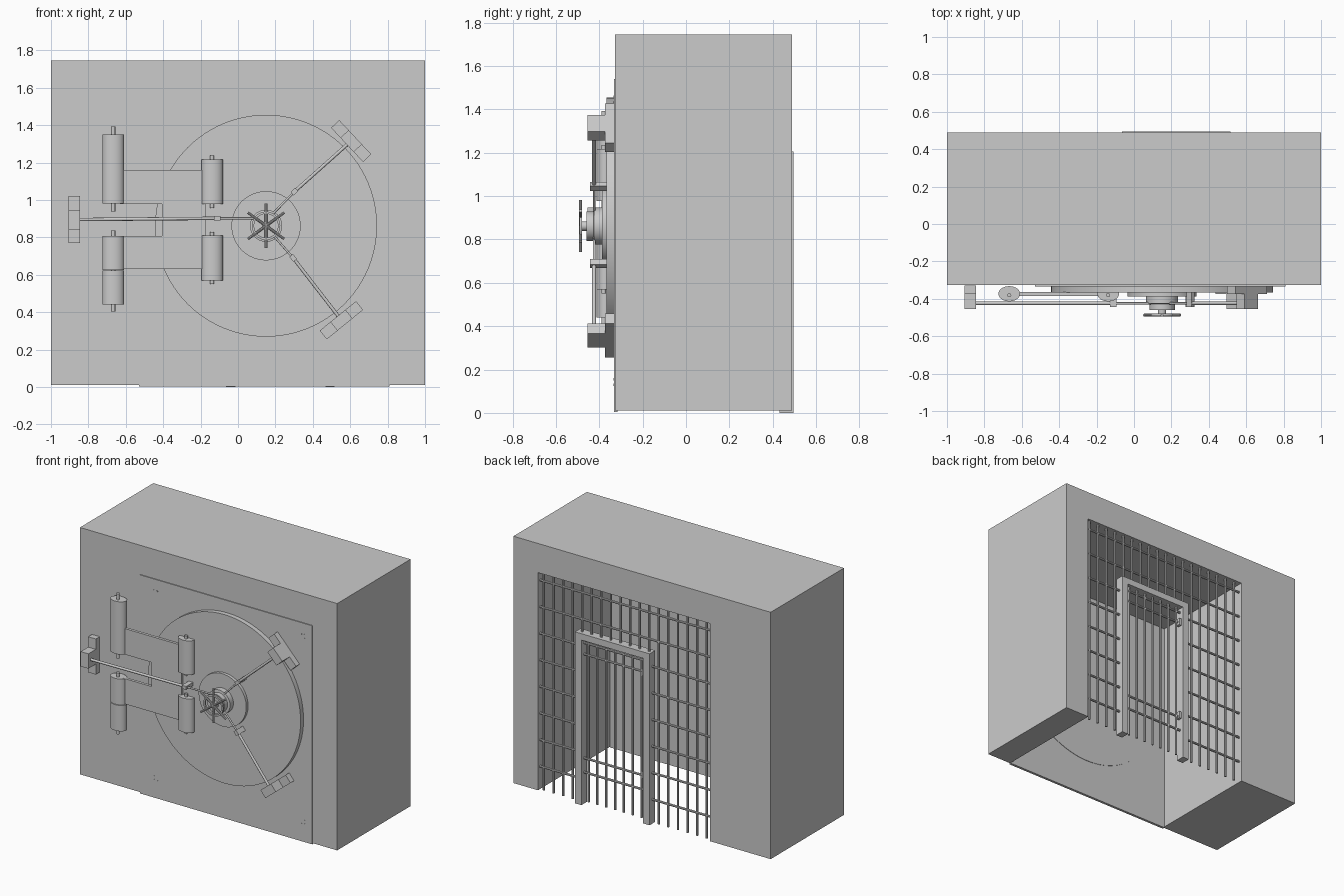
import bpy, bmesh
from math import radians, cos, sin, atan2, pi
from mathutils import Vector, Matrix

if "Cube" in bpy.data.objects:
    bpy.data.objects.remove(bpy.data.objects["Cube"])

CX, CZ = 0.15, 0.862   # centre of the round door


def finish(name, bm, smooth=False):
    bmesh.ops.recalc_face_normals(bm, faces=bm.faces)
    me = bpy.data.meshes.new(name)
    bm.to_mesh(me)
    bm.free()
    ob = bpy.data.objects.new(name, me)
    bpy.context.collection.objects.link(ob)
    if smooth:
        bpy.ops.object.select_all(action='DESELECT')
        ob.select_set(True)
        bpy.context.view_layer.objects.active = ob
        bpy.ops.object.shade_smooth_by_angle(angle=radians(35))
    return ob


def add_box(bm, lo, hi, mat=Matrix()):
    lo, hi = Vector(lo), Vector(hi)
    m = mat @ Matrix.Translation((lo + hi) / 2) @ Matrix.Diagonal((*(hi - lo), 1))
    bmesh.ops.create_cube(bm, size=1, matrix=m)


def add_rod(bm, a, b, r, seg=8):
    a, b = Vector(a), Vector(b)
    rot = Vector((0, 0, 1)).rotation_difference(b - a).to_matrix().to_4x4()
    bmesh.ops.create_cone(bm, cap_ends=True, segments=seg, radius1=r, radius2=r,
                          depth=(b - a).length, matrix=Matrix.Translation((a + b) / 2) @ rot)


def box(name, lo, hi):
    bm = bmesh.new()
    add_box(bm, lo, hi)
    return finish(name, bm)


def prism(name, pts, y0, y1):
    """Extrude an x-z outline from y0 to y1."""
    bm = bmesh.new()
    f = bm.faces.new([bm.verts.new((x, y0, z)) for x, z in pts])
    ext = bmesh.ops.extrude_face_region(bm, geom=[f])
    vs = [v for v in ext['geom'] if isinstance(v, bmesh.types.BMVert)]
    bmesh.ops.translate(bm, verts=vs, vec=(0, y1 - y0, 0))
    return finish(name, bm)


def lathe(name, profile, seg=64):
    """Spin (radius, y) points around the door axis."""
    bm = bmesh.new()
    vs = [bm.verts.new((CX + r, y, CZ)) for r, y in profile]
    es = [bm.edges.new(p) for p in zip(vs, vs[1:])]
    bmesh.ops.spin(bm, geom=vs + es, cent=(CX, 0, CZ), axis=(0, 1, 0),
                   angle=2 * pi, steps=seg)
    bmesh.ops.remove_doubles(bm, verts=bm.verts, dist=1e-5)
    return finish(name, bm, True)


# Thick wall with a full-depth opening, closed at the front by a thin plate
L, R, T = -0.53, 0.81, 1.54
prism("vault_wall", [(-1, 0.01), (L, 0.01), (L, T), (R, T), (R, 0.01),
                     (1, 0.01), (1, 1.745), (-1, 1.745)], -0.327, 0.488)
box("front_plate", (L, -0.333, 0.004), (R, -0.315, T))

# Corner rivets of the plate
bm = bmesh.new()
for x, sx in ((-0.42, 1), (0.75, -1)):
    for z, sz in ((1.46, -1), (0.13, 1)):
        for dx, dz in ((0, 0), (0.025, 0), (0, 0.025)):
            p = Vector((x + sx * dx, -0.33, z + sz * dz))
            add_rod(bm, p, p + Vector((0, -0.005, 0)), 0.005)
finish("plate_rivets", bm)

# Round door, raised boss and hub
lathe("round_door", [(0, -0.312), (0.593, -0.312), (0.593, -0.366), (0, -0.366)], 96)
lathe("door_boss", [(0, -0.36), (0.185, -0.36), (0.185, -0.387), (0, -0.387)])
lathe("hub", [(0, -0.385), (0.086, -0.385), (0.086, -0.425), (0.068, -0.427),
              (0.068, -0.46), (0.022, -0.46), (0.022, -0.49), (0, -0.49)], 40)

# Hand wheel: ring and three crossing bars
lathe("wheel_ring", [(0.064, -0.479), (0.076, -0.479), (0.076, -0.491),
                     (0.064, -0.491), (0.064, -0.479)], 40)
bm = bmesh.new()
for a in (90, 36, -36):
    d = Vector((cos(radians(a)), 0, sin(radians(a)))) * 0.12
    c = Vector((CX, -0.487, CZ))
    add_rod(bm, c - d, c + d, 0.0075, 10)
finish("wheel_spokes", bm, True)


# Locking arms: rod, coupling and end bracket
def arm(name, start, joint, end, centre):
    y = -0.424
    v = lambda p: Vector((p[0], y, p[1]))
    ang = atan2(end[1] - start[1], end[0] - start[0])
    bm = bmesh.new()
    add_rod(bm, v(start), v(joint), 0.006, 12)
    add_rod(bm, v(joint), v(centre), 0.009, 12)
    finish(name + "_rod", bm, True)
    bm = bmesh.new()
    m = Matrix.Translation((joint[0], 0, joint[1])) @ Matrix.Rotation(-ang, 4, 'Y')
    add_box(bm, (-0.017, -0.443, -0.012), (0.017, -0.36, 0.012), m)
    finish(name + "_guide", bm)
    bm = bmesh.new()
    m = Matrix.Translation((centre[0], 0, centre[1])) @ Matrix.Rotation(-ang, 4, 'Y')
    add_box(bm, (-0.03, -0.373, -0.125), (0.03, -0.33, 0.125), m)
    add_box(bm, (-0.03, -0.455, -0.052), (0.03, -0.36, 0.052), m)
    finish(name + "_bracket", bm)


arm("left_arm", (0.09, 0.902), (-0.11, 0.902), (-0.85, 0.902), (-0.875, 0.895))
arm("upper_arm", (0.19, 0.93), (0.302, 1.045), (0.58, 1.295), (0.605, 1.315))
arm("lower_arm", (0.19, 0.81), (0.295, 0.69), (0.535, 0.385), (0.553, 0.357))

# Hinge plate with a notch on its outer side
prism("hinge_plate", [(-0.63, 0.63), (-0.17, 0.63), (-0.17, 1.16), (-0.63, 1.16),
                      (-0.63, 0.978), (-0.405, 0.978), (-0.405, 0.808), (-0.63, 0.808)],
      -0.384, -0.364)


# Hinge barrels are slightly flattened, with a pin through each
def barrel(name, x, z0, z1, pin):
    bm = bmesh.new()
    add_rod(bm, (0, 0, z0), (0, 0, z1), 0.058, 32)
    bmesh.ops.scale(bm, vec=(1, 0.7, 1), verts=bm.verts)
    bmesh.ops.translate(bm, vec=(x, -0.373, 0), verts=bm.verts)
    add_rod(bm, (x, -0.38, z0 - pin), (x, -0.38, z1 + pin), 0.011, 12)
    finish(name, bm, True)


barrel("outer_hinge_top", -0.667, 0.98, 1.35, 0.042)
barrel("outer_hinge_mid", -0.667, 0.626, 0.807, 0.03)
barrel("outer_hinge_low", -0.667, 0.44, 0.622, 0.035)
barrel("inner_hinge_top", -0.138, 0.978, 1.217, 0.02)
barrel("inner_hinge_low", -0.138, 0.57, 0.809, 0.02)

# Rear gate frame
G0, G1, GT = -0.063, 0.517, 1.205
prism("gate_frame", [(G0, 0), (G0 + 0.05, 0), (G0 + 0.05, GT - 0.045), (G1 - 0.05, GT - 0.045),
                     (G1 - 0.05, 0), (G1, 0), (G1, GT), (G0, GT)], 0.432, 0.495)
bm = bmesh.new()
for z in (0.33, 1.05):
    add_box(bm, (G0 + 0.04, 0.45, z - 0.025), (G0 + 0.07, 0.48, z + 0.025))
finish("gate_hinges", bm)

# Upright and level bars; the level bars stop at the gate
BY, N = 0.463, 18
bm = bmesh.new()
for i in range(N):
    x = L + (i + 0.6) * (R - L) / N
    if G0 - 0.01 < x < G1 + 0.01:
        add_rod(bm, (x, BY, GT - 0.02), (x, BY, T), 0.008)
    else:
        add_rod(bm, (x, BY, 0.01), (x, BY, T), 0.008)
for i in range(8):
    z = 0.17 + i * 0.187
    if z > GT:
        add_rod(bm, (L, BY, z), (R, BY, z), 0.008)
    else:
        add_rod(bm, (L, BY, z), (G0 + 0.02, BY, z), 0.008)
        add_rod(bm, (G1 - 0.02, BY, z), (R, BY, z), 0.008)
finish("wall_bars", bm, True)

# Gate bars
bm = bmesh.new()
for i in range(7):
    x = G0 + 0.05 + (i + 0.5) * (G1 - G0 - 0.1) / 7
    add_rod(bm, (x, BY, 0.02), (x, BY, GT - 0.03), 0.008)
for z in (0.22, 0.32, 1.05, 1.13):
    add_rod(bm, (G0 + 0.02, BY, z), (G1 - 0.02, BY, z), 0.008)
finish("gate_bars", bm, True)
